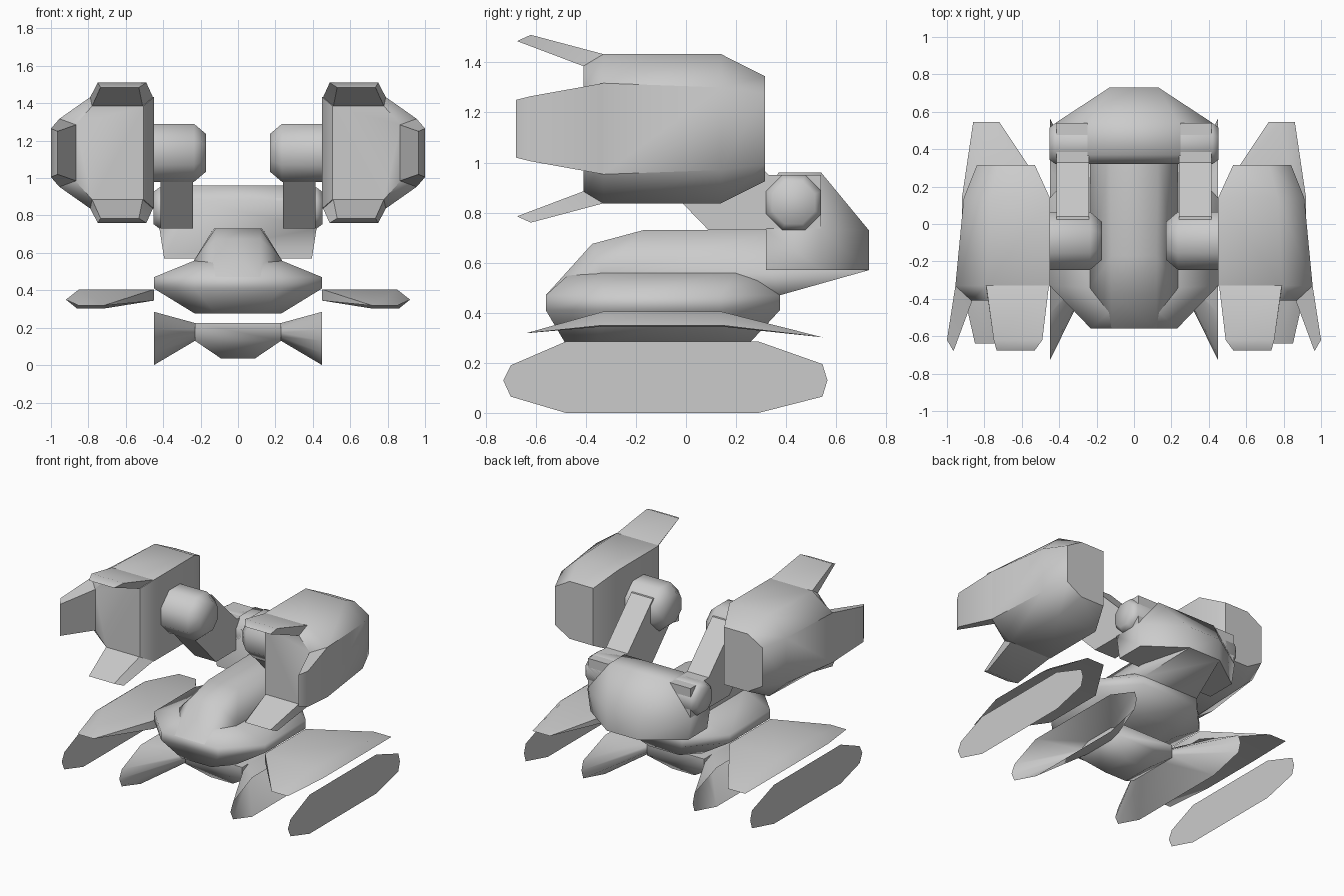
import bpy, bmesh
from math import cos, sin, pi, radians

if "Cube" in bpy.data.objects:
    bpy.data.objects.remove(bpy.data.objects["Cube"])


def finish(name, bm, angle):
    bmesh.ops.recalc_face_normals(bm, faces=bm.faces[:])
    me = bpy.data.meshes.new(name)
    bm.to_mesh(me)
    bm.free()
    ob = bpy.data.objects.new(name, me)
    bpy.context.collection.objects.link(ob)
    bpy.ops.object.select_all(action='DESELECT')
    ob.select_set(True)
    bpy.context.view_layer.objects.active = ob
    bpy.ops.object.shade_smooth_by_angle(angle=radians(angle))
    return ob


def hull(name, pts, angle=45):
    """Convex solid around a few points."""
    bm = bmesh.new()
    for p in pts:
        bm.verts.new(p)
    res = bmesh.ops.convex_hull(bm, input=bm.verts[:])
    junk = [v for v in res['geom_interior'] if isinstance(v, bmesh.types.BMVert)]
    bmesh.ops.delete(bm, geom=junk, context='VERTS')
    bmesh.ops.dissolve_limit(bm, angle_limit=0.02, verts=bm.verts[:], edges=bm.edges[:])
    return finish(name, bm, angle)


def loft(name, rings, capped=True, angle=45):
    """Skin matching rings of points."""
    bm = bmesh.new()
    vs = [[bm.verts.new(p) for p in r] for r in rings]
    n = len(vs[0])
    for a, b in zip(vs, vs[1:]):
        for i in range(n):
            j = (i + 1) % n
            bm.faces.new((a[i], a[j], b[j], b[i]))
    if capped:
        bm.faces.new(vs[0])
        bm.faces.new(vs[-1])
    return finish(name, bm, angle)


def both(pts):
    return [(s * x, y, z) for x, y, z in pts for s in (1, -1)]


def octagon(x, y, z, r):
    k = r / cos(pi / 8)
    return [(x, y + k * cos((i + .5) * pi / 4), z + k * sin((i + .5) * pi / 4))
            for i in range(8)]


def plan(xn, xw, yf, yf2, yb2, yb, z):
    """Eight-sided ring seen from above."""
    return [(-xn, yf, z), (xn, yf, z), (xw, yf2, z), (xw, yb2, z),
            (xn, yb, z), (-xn, yb, z), (-xw, yb2, z), (-xw, yf2, z)]


# Lower hull, its deck rising to the foot of the cockpit
loft("hull", [plan(.12, .23, -.48, -.36, .14, .25, .275),
              plan(.23, .45, -.56, -.33, .14, .375, .41),
              plan(.23, .45, -.56, -.33, .14, .375, .47),
              plan(.12, .23, -.46, -.34, .20, .36, .56)], angle=65)
# Raised cockpit and spine running to the back
hull("cockpit_spine", both([(.12, -.56, .47), (.235, -.34, .56), (.12, -.375, .675),
                            (.12, -.17, .73), (.13, .40, .73), (.235, .34, .56),
                            (.23, .375, .47), (.13, .73, .57), (.13, .70, .70)]), 65)
# Shoulder yoke, narrow on top between the arms
hull("shoulder_yoke", both([(.395, .32, .57), (.395, .54, .57), (.13, .73, .57),
                            (.42, .32, .73), (.42, .54, .73), (.13, .73, .73),
                            (.24, .32, .88), (.24, .37, .96), (.24, .54, .96)]), 65)
# Belly axle housing
hull("belly", both([(.23, -.28, .225), (.23, .12, .225), (.23, -.28, .13),
                    (.23, .12, .13), (.09, -.19, .035), (.09, .03, .035)]), 65)

track = [(-.73, .13), (-.70, .19), (-.48, .285), (.29, .285), (.545, .195),
         (.565, .13), (.545, .065), (.29, 0), (-.48, 0), (-.70, .065)]

for s, side in ((1, "right"), (-1, "left")):
    def m(pts):
        return [(s * x, y, z) for x, y, z in pts]

    # Track: flared inner hub (open) and flat outer side plate
    rim = m([(.45, y, z) for y, z in track])
    hub = m([(.23, -.08 + (y + .08) * .31, .13 + z / .285 * .095) for y, z in track])
    loft("track_hub_" + side, [hub, rim], capped=False)
    bm = bmesh.new()
    bm.faces.new([bm.verts.new(p) for p in m([(.915, y, z) for y, z in track])])
    finish("track_plate_" + side, bm, 45)

    # Fender over the track: top sheet bent down at the ends and outer lip
    bm = bmesh.new()
    rows = [m(r) for r in (
        [(.72, -.64, .318), (.78, -.64, .318), (.85, -.64, .318)],
        [(.45, -.33, .405), (.85, -.33, .405), (.92, -.33, .35)],
        [(.45, .14, .405), (.85, .14, .405), (.92, .14, .35)],
        [(.72, .545, .302), (.78, .545, .302), (.86, .545, .302)])]
    g = [[bm.verts.new(p) for p in r] for r in rows]
    for a, b in zip(g, g[1:]):
        for i in range(2):
            bm.faces.new((a[i], a[i + 1], b[i + 1], b[i]))
    # Fender underside and inner edge
    f, b = [bm.verts.new(p) for p in m([(.45, -.33, .345), (.45, .14, .345)])]
    bm.faces.new((f, g[1][2], g[2][2], b))
    bm.faces.new((f, b, g[2][0], g[1][0]))
    for tip, low, mid in ((g[0], f, g[1]), (g[3], b, g[2])):
        bm.faces.new((mid[0], low, tip[0]))
        bm.faces.new((low, mid[2], tip[2], tip[1], tip[0]))
    finish("fender_" + side, bm, 45)

    # Shoulder joint, arm bar and elbow drum
    loft("shoulder_joint_" + side, [m(octagon(.20, .43, .84, .11)), m(octagon(.42, .43, .84, .11)),
                                    m(octagon(.453, .43, .84, .085))], angle=65)
    bar = [(.54, .95), (.54, .73), (.09, .73), (-.20, 1.03), (-.10, 1.24), (.04, 1.24), (.33, .95)]
    loft("arm_" + side, [m([(x, y, z) for y, z in bar]) for x in (.24, .415)])
    loft("elbow_" + side, [m(octagon(.17, -.09, 1.135, .10)), m(octagon(.235, -.09, 1.135, .155)),
                           m(octagon(.50, -.09, 1.135, .155))], angle=65)

    # Arm pod, lofted back to front
    def section(y, xi, xm, xo, zt, zs):
        return m([(xi, y, 1.135 - zt), (xi, y, 1.135 + zt), (xm, y, 1.135 + zt),
                  (xo, y, 1.135 + zs), (xo, y, 1.135 - zs), (xm, y, 1.135 - zt)])
    loft("pod_" + side, [section(.315, .53, .72, .84, .21, .14),
                         section(.14, .45, .77, .91, .298, .165),
                         section(-.33, .45, .79, .955, .298, .182),
                         section(-.41, .505, .78, .87, .25, .15)], angle=50)
    # Three claws at the pod's mouth
    for k, part in ((1, "upper"), (-1, "lower")):
        hull(f"claw_{part}_{side}", m([(x, y, 1.135 + k * d) for x, y, d in (
            (.455, -.33, .298), (.79, -.33, .298), (.51, -.41, .25), (.78, -.41, .25),
            (.49, -.62, .375), (.75, -.62, .375), (.53, -.675, .35), (.735, -.675, .35))]))
    hull("claw_outer_" + side, m([(x, y, 1.135 + k * d) for k in (1, -1) for x, y, d in (
        (.955, -.33, .182), (.865, -.41, .15), (1.0, -.62, .13), (.965, -.68, .115))]))
